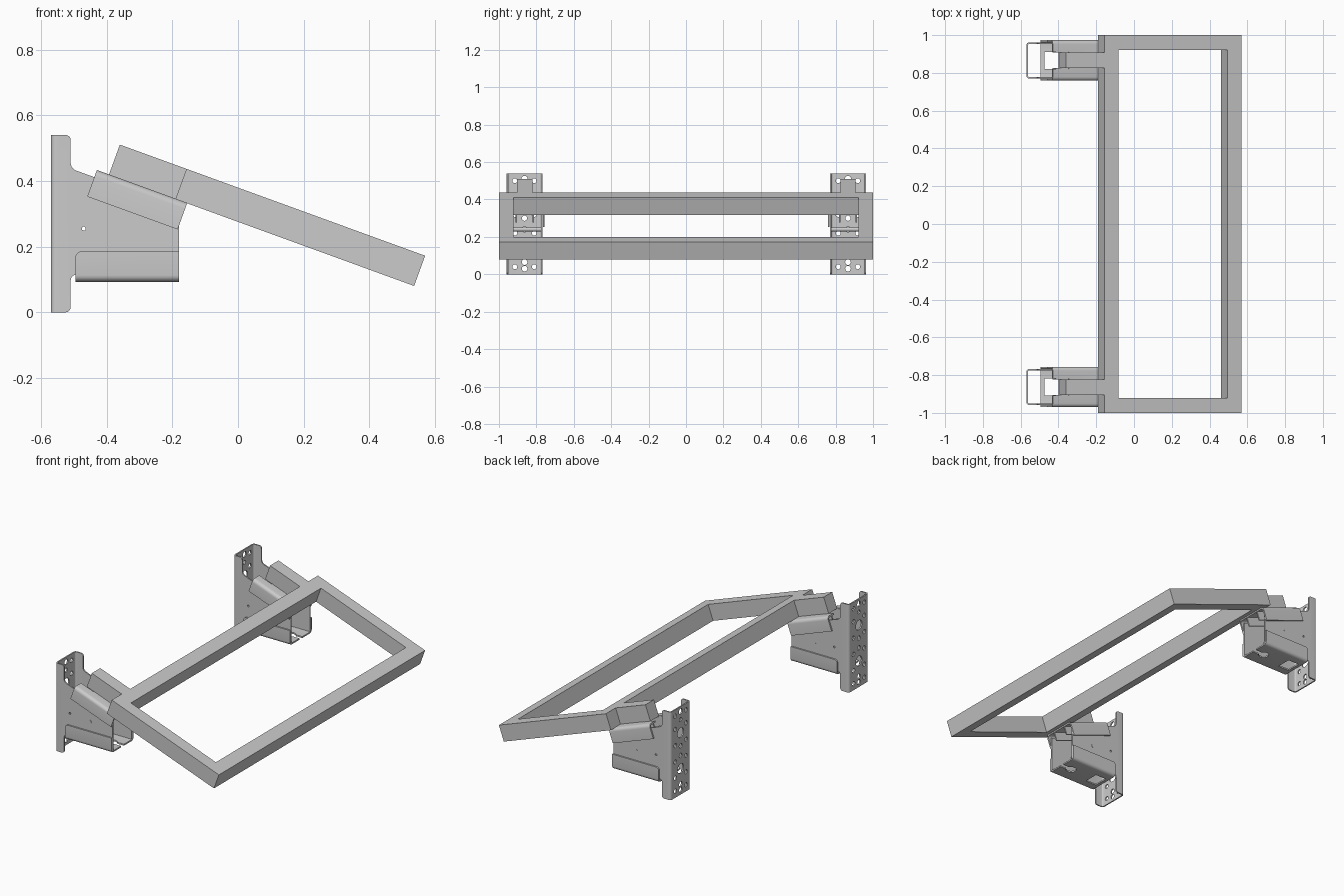
import bpy, bmesh, math
from mathutils import Matrix, Vector

if "Cube" in bpy.data.objects:
    bpy.data.objects.remove(bpy.data.objects["Cube"])

TILT = math.radians(20)
D = Vector((math.cos(TILT), 0, -math.sin(TILT)))   # down the slope
N = Vector((math.sin(TILT), 0, math.cos(TILT)))    # slope normal
X, Y, Z = Vector((1, 0, 0)), Vector((0, 1, 0)), Vector((0, 0, 1))


def axes(a, b, c, origin):
    m = Matrix((a, b, c)).transposed().to_4x4()
    m.translation = Vector(origin)
    return m


def fillet(corners, steps=5):
    """Round each (x, y, radius) corner of a closed outline."""
    out = []
    for i, c in enumerate(corners):
        p = Vector(c[:2])
        r = c[2] if len(c) > 2 else 0
        if r == 0:
            out.append(p)
            continue
        u = (Vector(corners[i - 1][:2]) - p).normalized()
        v = (Vector(corners[(i + 1) % len(corners)][:2]) - p).normalized()
        half = u.angle(v) / 2
        centre = p + (u + v).normalized() * (r / math.sin(half))
        s = p + u * (r / math.tan(half)) - centre
        e = p + v * (r / math.tan(half)) - centre
        sweep = s.angle_signed(e)
        for k in range(steps + 1):
            out.append(centre + Matrix.Rotation(-sweep * k / steps, 2) @ s)
    return out


def prism(name, pts, m, c0, c1):
    bm = bmesh.new()
    low = [bm.verts.new(m @ Vector((p[0], p[1], c0))) for p in pts]
    high = [bm.verts.new(m @ Vector((p[0], p[1], c1))) for p in pts]
    bm.faces.new(low)
    bm.faces.new(high)
    n = len(pts)
    for i in range(n):
        j = (i + 1) % n
        bm.faces.new((low[i], low[j], high[j], high[i]))
    bmesh.ops.recalc_face_normals(bm, faces=bm.faces)
    me = bpy.data.meshes.new(name)
    bm.to_mesh(me)
    bm.free()
    ob = bpy.data.objects.new(name, me)
    bpy.context.collection.objects.link(ob)
    return ob


def rect(a0, a1, b0, b1):
    return [(a0, b0), (a1, b0), (a1, b1), (a0, b1)]


def circle(a, b, r, n=16):
    return [(a + r * math.cos(2 * math.pi * k / n), b + r * math.sin(2 * math.pi * k / n))
            for k in range(n)]


def boolean(ob, cutter, op='DIFFERENCE'):
    mod = ob.modifiers.new("cut", 'BOOLEAN')
    mod.operation, mod.solver, mod.object = op, 'EXACT', cutter
    bpy.context.view_layer.objects.active = ob
    bpy.ops.object.modifier_apply(modifier=mod.name)
    bpy.data.objects.remove(cutter)


def u_profile(hw, depth, t, r):
    i = hw - t
    return fillet([(-hw, depth), (-hw, 0, r), (hw, 0, r), (hw, depth),
                   (i, depth), (i, t, r - t), (-i, t, r - t), (-i, depth)])


def smooth(ob):
    bpy.ops.object.select_all(action='DESELECT')
    ob.select_set(True)
    bpy.context.view_layer.objects.active = ob
    bpy.ops.object.shade_smooth_by_angle(angle=math.radians(30))


# Tilted rectangular frame
slope = axes(D, Y, N, (-0.157, 0, 0.437))
frame = prism("tilted_frame", rect(0, 0.774, -1, 1), slope, -0.098, 0)
boolean(frame, prism("opening", rect(0.08, 0.694, -0.922, 0.922), slope, -0.2, 0.1))

side = axes(X, Z, Y, (0, 0, 0))
parts = []

# Wall bracket: folded channel trimmed to the side outline
bracket = prism("wall_bracket", u_profile(0.096, 0.39, 0.008, 0.016),
                axes(Y, X, Z, (-0.57, 0, 0)), 0, 0.54)
outline = fillet([(-0.60, 0), (-0.51, 0, 0.015), (-0.51, 0.115, 0.018), (-0.48, 0.115),
                  (-0.48, 0.104), (-0.18, 0.104), (-0.18, 0.318), (-0.51, 0.438, 0.025),
                  (-0.51, 0.54, 0.015), (-0.60, 0.54)])
boolean(bracket, prism("trim", outline, side, -0.2, 0.2), 'INTERSECT')

# Fixing holes in the back plate
back = axes(Y, Z, X, (-0.57, 0, 0))
holes = [(0, 0.51, 0.017), (0, 0.03, 0.015), (0, 0.065, 0.015), (0, 0.46, 0.012),
         (0, 0.38, 0.03), (0, 0.30, 0.014), (0, 0.24, 0.014), (0, 0.16, 0.03)]
for s in (-1, 1):
    holes += [(s * 0.052, z, 0.013) for z in (0.04, 0.12, 0.22, 0.32, 0.42, 0.50)]
for a, b, r in holes:
    boolean(bracket, prism("hole", circle(a, b, r), back, -0.02, 0.03))
boolean(bracket, prism("hole", circle(-0.47, 0.255, 0.006), side, -0.2, 0.2))
parts.append(bracket)

# Lower tray wrapped around the bottom, with a keyhole slot in its floor
tray = prism("lower_tray", u_profile(0.107, 0.092, 0.009, 0.02),
             axes(Y, Z, X, (-0.495, 0, 0.093)), 0, 0.315)
flap = fillet([(-0.50, 0.09), (-0.17, 0.09), (-0.17, 0.1855), (-0.495, 0.1855, 0.02)])
boolean(tray, prism("trim", flap, side, -0.2, 0.2), 'INTERSECT')
floor = axes(X, Y, Z, (0, 0, 0.09))
for shape in (circle(-0.25, 0, 0.03), rect(-0.25, -0.15, -0.014, 0.014),
              rect(-0.475, -0.40, -0.045, 0.045)):
    boolean(tray, prism("slot", shape, floor, -0.03, 0.04))
parts.append(tray)

# Upper saddle draped over the sloping edges, slotted behind the arm
saddle_axes = axes(Y, -N, D, (-0.43, 0, 0.4335))
saddle = prism("upper_saddle", u_profile(0.107, 0.086, 0.009, 0.02), saddle_axes, 0, 0.293)
boolean(saddle, prism("slot", rect(-0.045, 0.045, -0.02, 0.03), saddle_axes, -0.05, 0.09))
parts.append(saddle)

# Turned-down saddle ribs
for s in (-1, 1):
    parts.append(prism("saddle_rib", rect(s * 0.041, s * 0.049, 0.005, 0.06),
                       saddle_axes, 0.02, 0.29))

# Cross pin
parts.append(prism("cross_pin", circle(-0.335, 0.24, 0.011), side, -0.097, 0.097))

# Mounting arm joining the frame to the bracket
parts.append(prism("mounting_arm", rect(-0.216, 0, -0.041, 0.041), slope, -0.098, 0))

# Repeat the whole mount on the other end
for ob in parts:
    if ob.name.startswith(("wall", "lower", "upper", "cross")):
        smooth(ob)
    twin = ob.copy()
    bpy.context.collection.objects.link(twin)
    ob.location.y, twin.location.y = 0.866, -0.863
